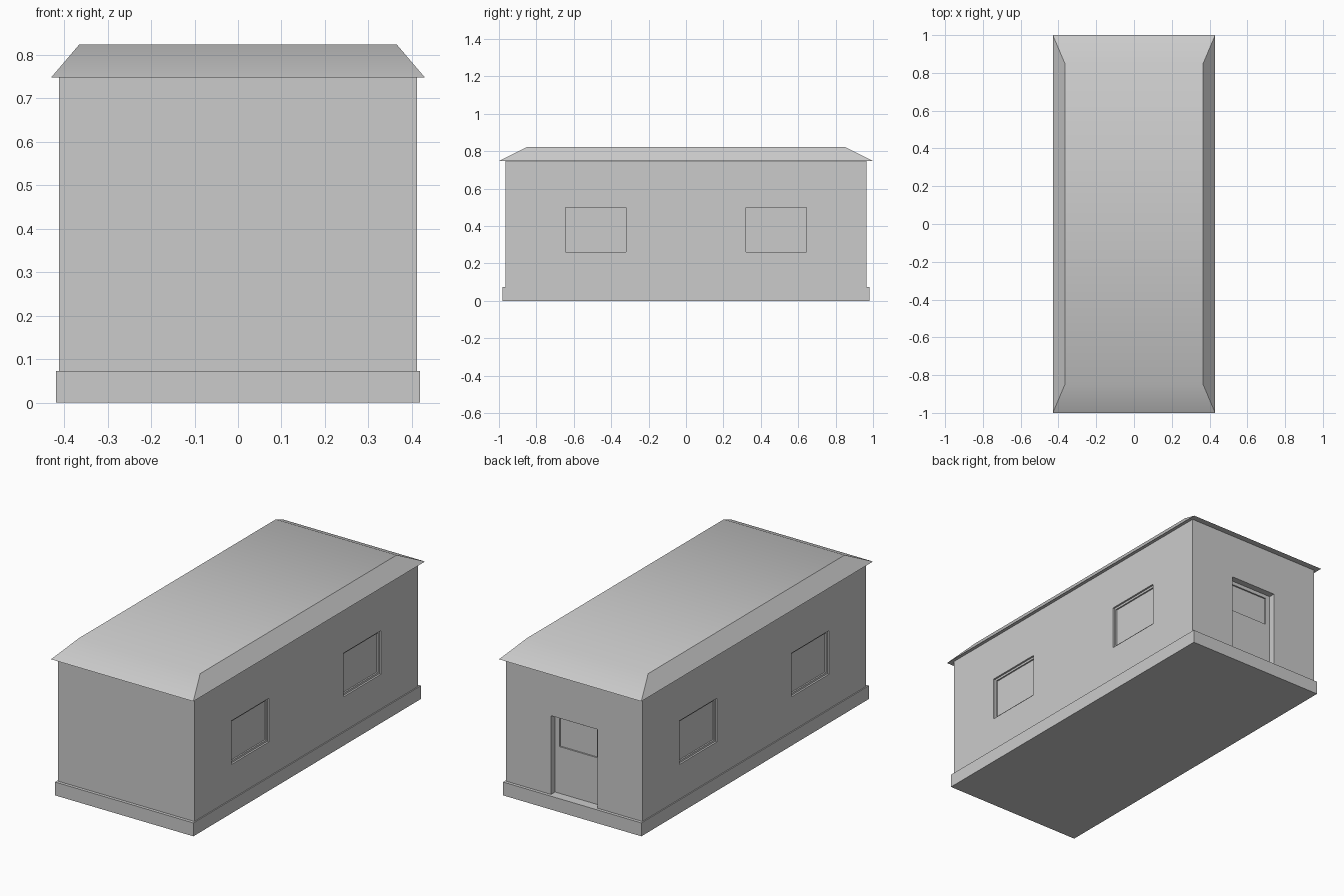
import bpy, bmesh, math
from mathutils import Vector

if "Cube" in bpy.data.objects:
    bpy.data.objects.remove(bpy.data.objects["Cube"])


def add_box(bm, lo, hi):
    verts = bmesh.ops.create_cube(bm, size=1)["verts"]
    lo, hi = Vector(lo), Vector(hi)
    for v in verts:
        v.co = (lo + hi) / 2 + v.co * (hi - lo)
    return verts


def make_object(name, bm):
    mesh = bpy.data.meshes.new(name)
    bm.to_mesh(mesh)
    bm.free()
    obj = bpy.data.objects.new(name, mesh)
    bpy.context.collection.objects.link(obj)
    return obj


def cut(target, boxes):
    # carve a set of recesses, then discard the cutter
    bm = bmesh.new()
    for lo, hi in boxes:
        add_box(bm, lo, hi)
    cutter = make_object("recess_cutter", bm)
    cutter.hide_render = True
    mod = target.modifiers.new("recess", "BOOLEAN")
    mod.operation = "DIFFERENCE"
    mod.solver = "EXACT"
    mod.object = cutter
    bpy.context.view_layer.objects.active = target
    bpy.ops.object.modifier_apply(modifier=mod.name)
    bpy.data.objects.remove(cutter)


WX, WY, BASE, EAVE, TOP = 0.412, 0.965, 0.073, 0.747, 0.823

# foundation plinth
bm = bmesh.new()
add_box(bm, (-0.418, -0.982, 0), (0.418, 0.982, BASE))
make_object("foundation", bm)

# walls
bm = bmesh.new()
add_box(bm, (-WX, -WY, BASE), (WX, WY, EAVE))
walls = make_object("walls", bm)


def window_boxes(inset, depth):
    # two windows on each long side
    boxes = []
    for sx in (-1, 1):
        for sy in (-1, 1):
            xs = sorted((sx * (WX - depth), sx * (WX + 0.1)))
            ys = sorted((sy * (0.32 + inset), sy * (0.645 - inset)))
            boxes.append(((xs[0], ys[0], 0.262 + inset),
                          (xs[1], ys[1], 0.5 - inset)))
    return boxes


# frame recesses and back doorway, then panes and door panel set deeper
cut(walls, window_boxes(0, 0.01)
    + [((-0.14, WY - 0.035, BASE - 0.05), (0.14, WY + 0.1, 0.503))])
cut(walls, window_boxes(0.011, 0.018)
    + [((-0.112, WY - 0.043, 0.328), (0.112, WY + 0.1, 0.483))])

# roof with sloped edges and flat top, softly shaded over the end slopes
bm = bmesh.new()
for v in add_box(bm, (-0.43, -1, EAVE), (0.43, 1, TOP)):
    if v.co.z > (EAVE + TOP) / 2:
        v.co.x *= 0.365 / 0.43
        v.co.y *= 0.848
roof = make_object("roof", bm)
bpy.ops.object.select_all(action="DESELECT")
roof.select_set(True)
bpy.context.view_layer.objects.active = roof
bpy.ops.object.shade_smooth_by_angle(angle=math.radians(30))
